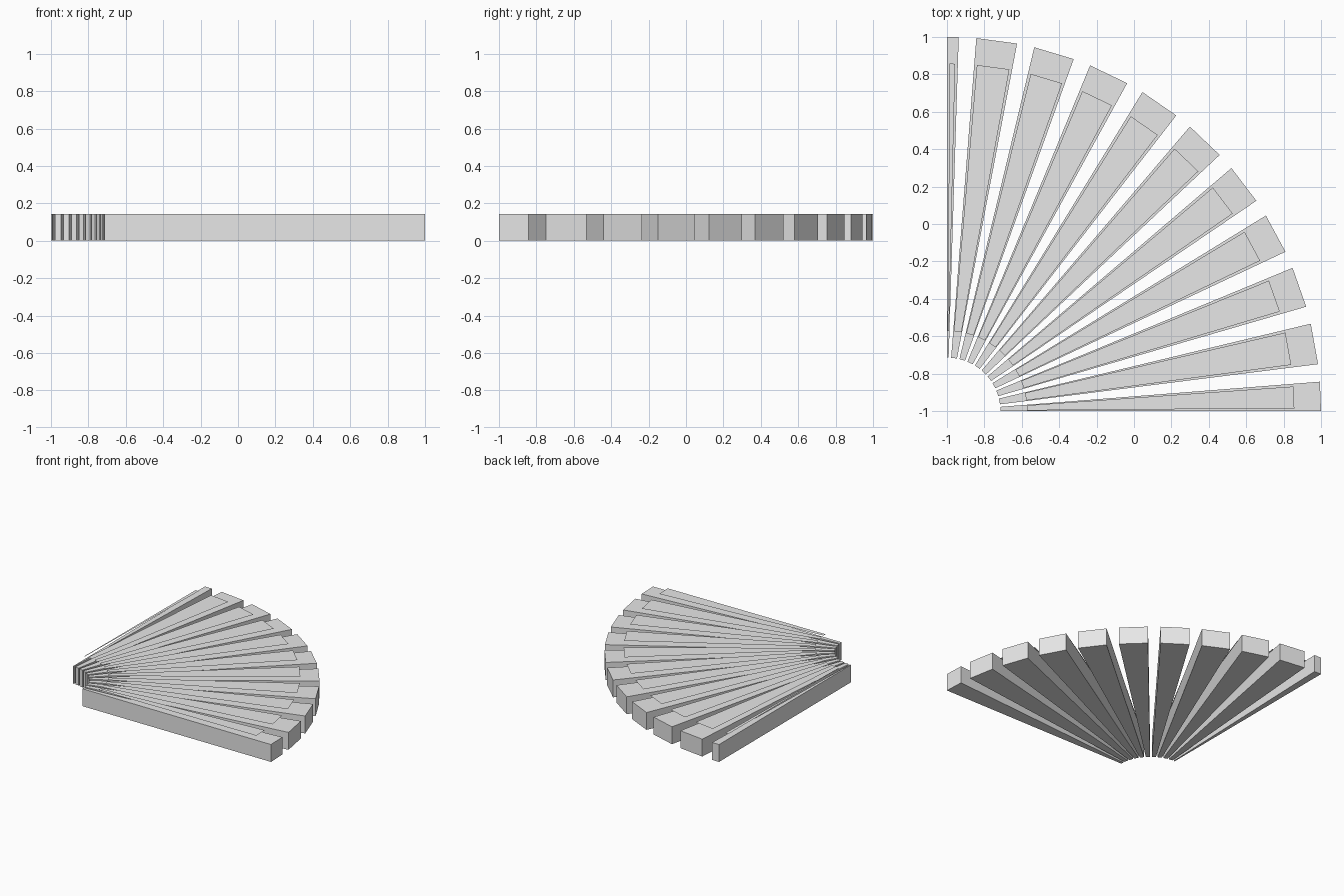
import bpy
from math import radians, cos, sin

cube = bpy.data.objects.get("Cube")
if cube:
    bpy.data.objects.remove(cube, do_unlink=True)

U = 1 / 7            # design unit
STEP = 9             # degrees between slats
HEIGHT = U
PANEL_Z = 1.2 * U    # panels hover just above the slats

grey = bpy.data.materials.new("light_grey")
grey.use_nodes = True
colour = (0.8, 0.8, 0.8, 1)
grey.diffuse_color = colour
grey.node_tree.nodes["Principled BSDF"].inputs["Base Color"].default_value = colour


def sector(r0, r1, a0, a1, z):
    """Four corners of a straight-ended wedge fanning out from the corner."""
    return [(r * cos(radians(a)) - 1, r * sin(radians(a)) - 1, z)
            for r, a in ((r0, a0), (r1, a0), (r1, a1), (r0, a1))]


def add(name, verts, faces):
    mesh = bpy.data.meshes.new(name)
    mesh.from_pydata(verts, [], faces)
    mesh.materials.append(grey)
    bpy.context.collection.objects.link(bpy.data.objects.new(name, mesh))


SIDES = [(i, (i + 1) % 4, (i + 1) % 4 + 4, i + 4) for i in range(4)]

for k in range(11):
    # The fan is trimmed to a quarter turn, so the end slats are narrower
    a0 = max(0, STEP * k - 0.2 * STEP)
    a1 = min(90, STEP * k + 0.5 * STEP)
    # Solid slat
    add(f"slat_{k + 1}",
        sector(2 * U, 2, a0, a1, 0) + sector(2 * U, 2, a0, a1, HEIGHT),
        [(3, 2, 1, 0), (4, 5, 6, 7)] + SIDES)
    # Thin floating panel above the slat
    margin = 0.05 * STEP
    add(f"top_panel_{k + 1}",
        sector(3 * U, 13 * U, a0 + margin, a1 - margin, PANEL_Z),
        [(0, 1, 2, 3)])
